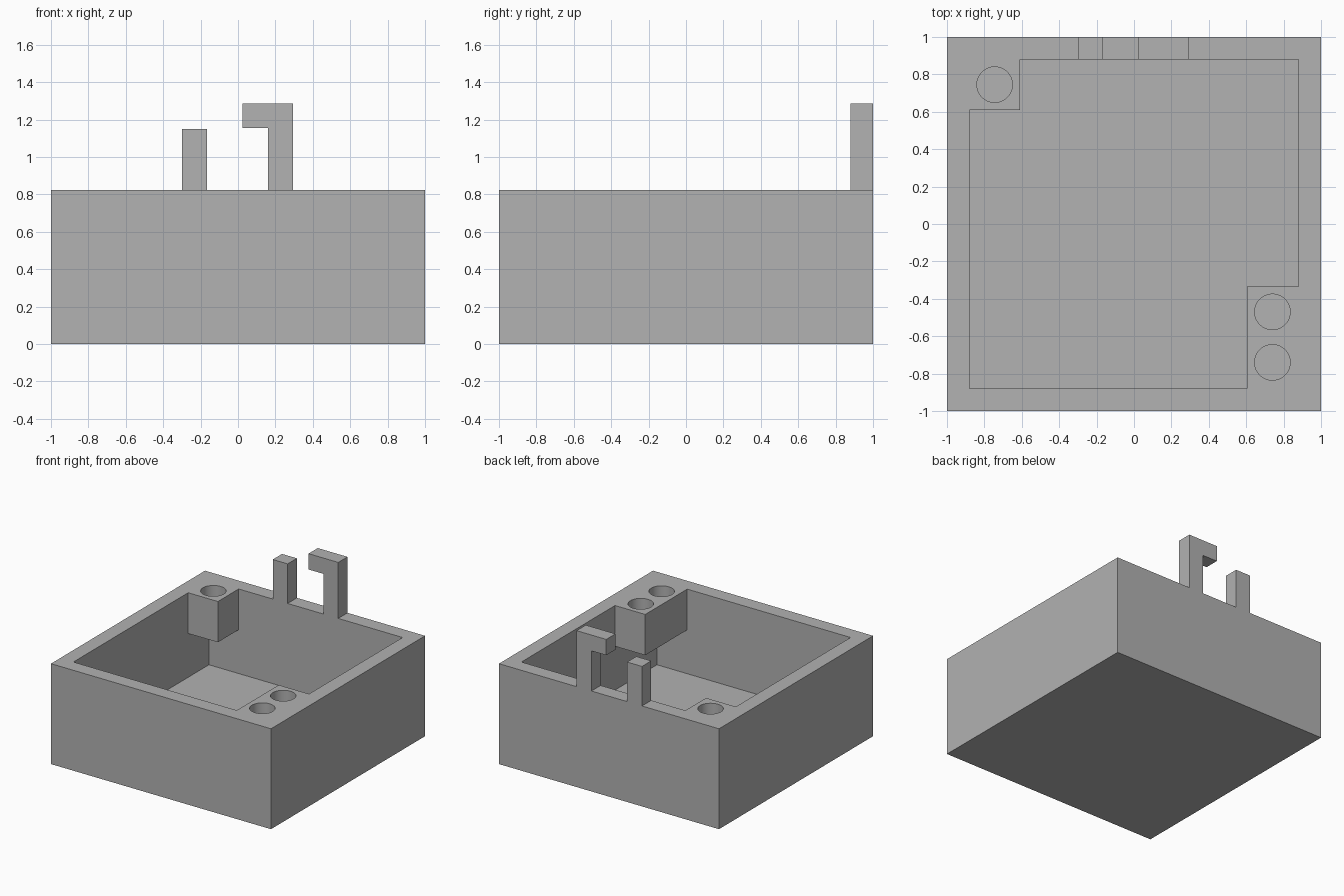
import bpy

cube = bpy.data.objects.get("Cube")
if cube:
    bpy.data.objects.remove(cube, do_unlink=True)

grey = bpy.data.materials.new("plain grey")
grey.use_nodes = True
grey.diffuse_color = (0.445, 0.445, 0.445, 1)
grey.node_tree.nodes["Principled BSDF"].inputs["Base Color"].default_value = grey.diffuse_color

HEIGHT = 0.825    # rim of the box
INNER = 0.88      # half width of the cavity
FLOOR = 0.13
BLOCK_Z = 0.49    # underside of the corner blocks
HOLE_R = 0.095
HOLE_DEPTH = 0.27


def box(name, x, y, z):
    """Axis-aligned box from (min, max) ranges."""
    centre = [(a + b) / 2 for a, b in (x, y, z)]
    bpy.ops.mesh.primitive_cube_add(size=1, location=centre)
    ob = bpy.context.object
    ob.name = name
    ob.scale = [b - a for a, b in (x, y, z)]
    bpy.ops.object.transform_apply(location=True, rotation=False, scale=True)
    ob.data.materials.append(grey)
    return ob


def cut(target, cutter):
    """Subtract the cutter from the target, then remove the cutter."""
    mod = target.modifiers.new("cut", 'BOOLEAN')
    mod.operation = 'DIFFERENCE'
    mod.solver = 'EXACT'
    mod.object = cutter
    bpy.context.view_layer.objects.active = target
    bpy.ops.object.modifier_apply(modifier=mod.name)
    bpy.data.objects.remove(cutter, do_unlink=True)


def corner_block(name, x, y, holes):
    """Block hanging below the rim, with blind round screw holes."""
    block = box(name, x, y, (BLOCK_Z, HEIGHT))
    for hx, hy in holes:
        bpy.ops.mesh.primitive_cylinder_add(
            vertices=64, radius=HOLE_R, depth=2 * HOLE_DEPTH, location=(hx, hy, HEIGHT))
        drill = bpy.context.object
        drill.data.materials.append(grey)
        cut(block, drill)
    bpy.ops.object.select_all(action='DESELECT')
    block.select_set(True)
    bpy.context.view_layer.objects.active = block
    bpy.ops.object.shade_smooth_by_angle()


# Open box with thick walls and floor
body = box("open_box", (-1, 1), (-1, 1), (0, HEIGHT))
cut(body, box("cavity", (-INNER, INNER), (-INNER, INNER), (FLOOR, 1)))

# Screw blocks in two opposite corners
corner_block("back_right_block", (-INNER, -0.61), (0.61, INNER), [(-0.745, 0.745)])
corner_block("front_left_block", (0.605, INNER), (-INNER, -0.335),
             [(0.74, -0.47), (0.74, -0.74)])

# Short post and hooked post on the back wall
BACK = (INNER, 1)
box("short_post", (-0.3, -0.165), BACK, (HEIGHT, 1.15))
box("hook_post", (0.16, 0.295), BACK, (HEIGHT, 1.285))
box("hook_arm", (0.025, 0.16), BACK, (1.155, 1.285))
